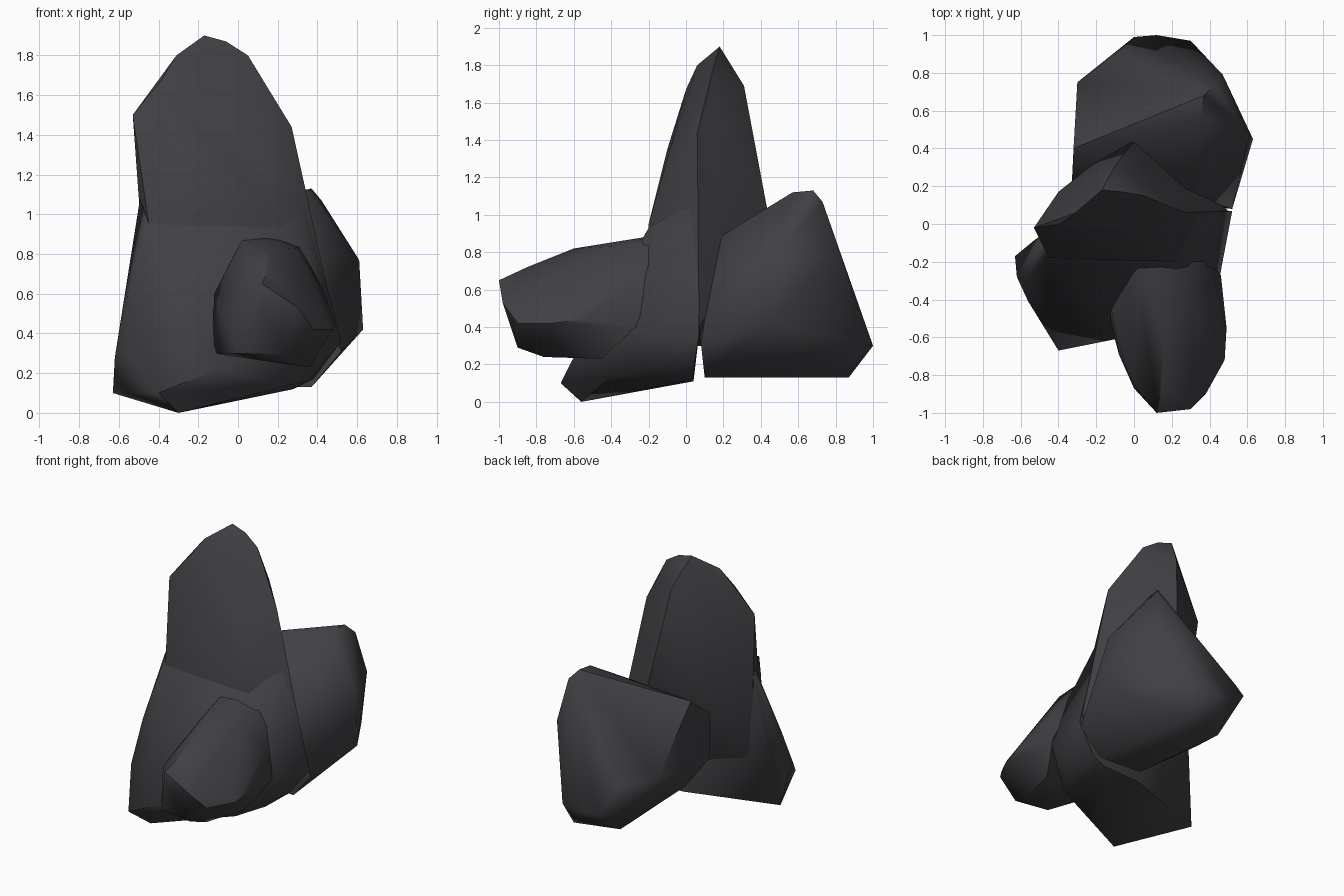
import bpy
import bmesh
from math import radians

default_cube = bpy.data.objects.get("Cube")
if default_cube:
    bpy.data.objects.remove(default_cube, do_unlink=True)


def make_material(name, colour):
    material = bpy.data.materials.new(name)
    material.use_nodes = True
    material.diffuse_color = colour
    shader = material.node_tree.nodes["Principled BSDF"]
    shader.inputs["Base Color"].default_value = colour
    shader.inputs["Roughness"].default_value = .9
    return material


def make_rock(name, corners, material, smooth_angle):
    """Wrap a faceted stone around its corner points."""
    bm = bmesh.new()
    for corner in corners:
        bm.verts.new(corner)
    hull = bmesh.ops.convex_hull(bm, input=bm.verts)
    spare = {item for key in ("geom_interior", "geom_unused")
             for item in hull[key] if isinstance(item, bmesh.types.BMVert)}
    bmesh.ops.delete(bm, geom=list(spare), context="VERTS")
    bmesh.ops.dissolve_limit(bm, angle_limit=radians(2),
                             verts=bm.verts, edges=bm.edges)
    bmesh.ops.recalc_face_normals(bm, faces=bm.faces)
    mesh = bpy.data.meshes.new(name)
    bm.to_mesh(mesh)
    bm.free()
    mesh.materials.append(material)
    rock = bpy.data.objects.new(name, mesh)
    bpy.context.collection.objects.link(rock)
    bpy.ops.object.select_all(action="DESELECT")
    rock.select_set(True)
    bpy.context.view_layer.objects.active = rock
    bpy.ops.object.shade_smooth_by_angle(angle=smooth_angle)
    return rock


stone = make_material("dark slate", (.052, .051, .058, 1))

# Tall upright slab: crest, overhanging back ridge, then the buried foot
make_rock("standing_slab", [
    (-.17, .18, 1.9), (-.06, .17, 1.87), (.05, .15, 1.8), (-.31, .06, 1.8),
    (-.39, 0, 1.67), (.15, .14, 1.6), (-.1, .31, 1.69), (-.53, -.02, 1.5),
    (-.4, .17, 1.4), (.27, .06, 1.44), (-.3, -.1, 1.35), (.1, -.1, 1.3),
    (.33, .07, 1.1), (0, .44, 1), (-.2, .33, 1.2), (-.48, -.08, 1.1),
    (-.45, -.18, .96), (.22, -.2, .95), (.5, .07, .4), (-.45, -.1, .4),
    (.3, -.2, .3), (.1, .08, .3),
], stone, radians(32))

# Broad sloping plinth under the slab
make_rock("slab_base", [
    (-.3, -.56, 0), (-.4, -.67, .1), (-.63, -.17, .1), (-.1, -.61, .22),
    (-.4, -.6, .23), (.26, -.4, .14), (.28, .04, .12), (0, .04, .11),
    (.36, -.2, .16), (.38, .04, .17), (-.62, -.28, .28), (-.56, -.41, .3),
    (.52, .07, .36), (.45, -.3, .38), (.4, -.31, .56), (-.56, -.28, .57),
    (-.52, -.08, .78), (-.49, -.06, 1.1), (-.46, -.18, .95),
    (.25, -.2, .93), (.33, .06, 1.08),
], stone, radians(45))

# Blunt boulder leaning out of the front
make_rock("front_boulder", [
    (.12, -1, .65), (.3, -.98, .53), (.12, -.98, .54), (.38, -.9, .42),
    (0, -.85, .6), (-.08, -.69, .5), (-.13, -.5, .3), (-.12, -.45, .6),
    (.0, -.87, .3), (.25, -.9, .29), (.28, -.76, .24), (.36, -.45, .23),
    (.48, -.72, .42), (.49, -.55, .44), (.43, -.3, .62), (.15, -.85, .72),
    (.16, -.6, .82), (.3, -.4, .83), (-.04, -.35, .75), (.02, -.22, .87),
    (.14, -.1, .9), (.31, -.1, .84), (.46, -.27, .4),
], stone, radians(48))

# Wide boulder behind, with a tilted crown and a flat underside
make_rock("back_boulder", [
    (.37, .68, 1.13), (.36, .57, 1.12), (.42, .73, 1.07), (-.32, .4, .98),
    (-.33, .2, .82), (.25, .16, .87), (.61, .47, .77), (.47, .79, .78),
    (.63, .45, .42), (.52, .08, .31), (-.3, .75, .55), (-.1, .9, .5),
    (-.33, .2, .5), (.36, .9, .43), (0, .99, .3), (.12, 1, .3),
    (.3, .97, .3), (.28, .87, .13), (-.04, .8, .14), (.37, .1, .13),
    (.05, .12, .13), (-.24, .35, .33),
], stone, radians(48))
